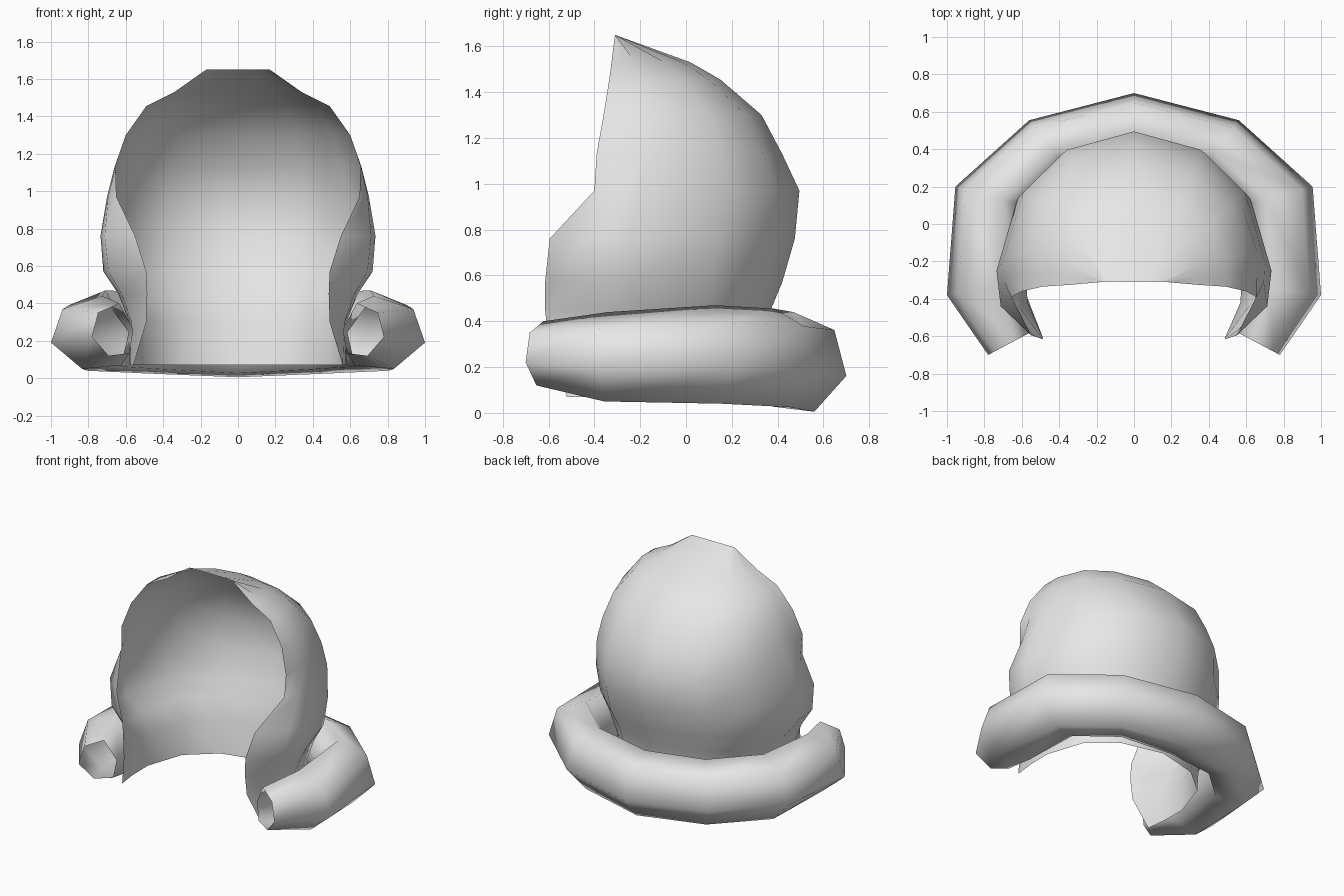
import bpy, math

cube = bpy.data.objects.get("Cube")
if cube:
    bpy.data.objects.remove(cube, do_unlink=True)

grey = bpy.data.materials.new("light grey")
grey.use_nodes = True
colour = (0.8, 0.8, 0.8, 1)
grey.diffuse_color = colour
grey.node_tree.nodes["Principled BSDF"].inputs["Base Color"].default_value = colour


def mirrored(half):
    """Complete a left half that ends on the centre line."""
    return half + [(-x, y, z) for x, y, z in reversed(half[:-1])]


def loft(name, rows, closed):
    """Skin equal rows of points into one smooth sheet or tube."""
    count = len(rows[0])
    verts = [p for row in rows for p in row]
    faces = []
    for r in range(len(rows) - 1):
        for c in range(count if closed else count - 1):
            d = (c + 1) % count
            a, b = r * count, (r + 1) * count
            faces.append((a + c, a + d, b + d, b + c))
    mesh = bpy.data.meshes.new(name)
    mesh.from_pydata(verts, [], faces)
    mesh.materials.append(grey)
    mesh.polygons.foreach_set("use_smooth", [True] * len(faces))
    mesh.update()
    obj = bpy.data.objects.new(name, mesh)
    bpy.context.collection.objects.link(obj)
    return obj


# Hair cap: U-shaped slices, open at the face
# height, half width, widest y, back y, front edge x, front edge y
slices = [
    (0.07, 0.58, -0.20, 0.30, 0.56, -0.52),
    (0.30, 0.58, -0.20, 0.34, 0.49, -0.60),
    (0.45, 0.64, -0.20, 0.37, 0.485, -0.615),
    (0.57, 0.72, -0.25, 0.42, 0.49, -0.615),
    (0.76, 0.735, -0.25, 0.475, 0.55, -0.595),
    (0.97, 0.70, -0.20, 0.495, 0.65, -0.40),
    (1.13, 0.66, -0.15, 0.42, 0.655, -0.39),
    (1.30, 0.60, -0.15, 0.33, 0.60, -0.36),
    (1.455, 0.49, -0.20, 0.15, 0.49, -0.335),
    (1.53, 0.34, -0.22, 0.02, 0.34, -0.325),
    (1.65, 0.17, -0.31, -0.31, 0.17, -0.31),
]
cap_rows = []
for z, w, side, back, fx, fy in slices:
    half = [(fx, fy, z), (fx + (w - fx) * 0.88, side + (fy - side) * 0.55, z)]
    for degrees in (90, 58, 31, 0):
        t = math.radians(degrees)
        half.append((w * math.sin(t), side + (back - side) * math.cos(t), z))
    cap_rows.append(mirrored(half))
loft("hair_cap", cap_rows, False)

# Rolled curl: six-sided tube round the neck, open at both ends
# section points: share of the width inward, share of the height
section = [(0, 0.36), (0.15, 0.82), (0.66, 1), (1, 0.5), (0.9, 0.05), (0.4, 0)]
# outer x, outer y, outward angle, width, bottom, top
stations = [
    (0.78, -0.70, -28, 0.25, 0.12, 0.40),
    (1.00, -0.38, -8, 0.42, 0.05, 0.44),
    (0.955, 0.20, 16, 0.39, 0.04, 0.47),
    (0.56, 0.555, 52, 0.33, 0.025, 0.455),
    (0.00, 0.70, 90, 0.35, 0.005, 0.44),
]
rings = []
for x, y, degrees, width, low, high in stations:
    t = math.radians(degrees)
    rings.append([(x - math.cos(t) * width * u, y - math.sin(t) * width * u,
                   low + (high - low) * v) for u, v in section])
rings += [[(-x, y, z) for x, y, z in ring] for ring in reversed(rings[:-1])]
loft("neck_roll", rings, True)
